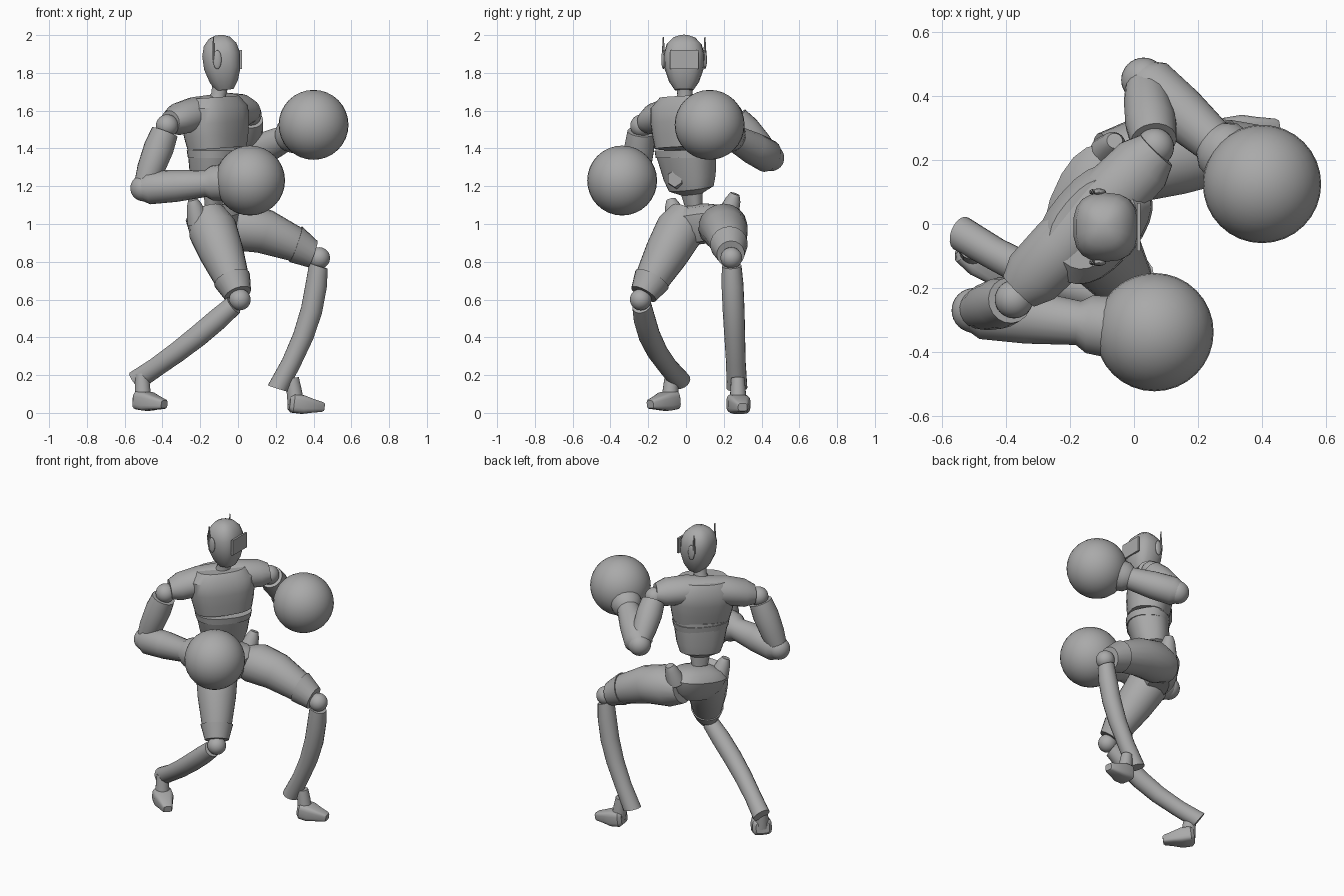
import bpy, math
from mathutils import Vector

cube = bpy.data.objects.get("Cube")
if cube:
    bpy.data.objects.remove(cube, do_unlink=True)

grey = (.4, .4, .4, 1)
material = bpy.data.materials.new("plain grey")
material.use_nodes = True
material.diffuse_color = grey
shader = material.node_tree.nodes["Principled BSDF"]
shader.inputs["Base Color"].default_value = grey

parts = []
UP = Vector((0, 0, 1))
SIDEWAYS = Vector((0, 1, 0))
CHEST_LINE = Vector((.65, .76, 0))
HIP_LINE = Vector((.42, .9, 0))


def finish(part, name):
    part.name = name
    part.data.materials.append(material)
    parts.append(part)


def loft(name, start, end, profile, side=UP, depth=1, bow=(0, 0, 0), power=2, sides=18):
    """Skin rings along a bowed axis; the profile pairs a position with a radius."""
    start, end, bow = Vector(start), Vector(end), Vector(bow)
    axis = (end - start).normalized()
    across = (side - axis * side.dot(axis)).normalized()
    forward = axis.cross(across)
    verts, faces = [], []
    for position, radius in profile:
        centre = start.lerp(end, position) + bow * math.sin(math.pi * position)
        for k in range(sides):
            angle = math.tau * k / sides
            c, s = [math.copysign(abs(value) ** (2 / power), value)
                    for value in (math.cos(angle), math.sin(angle))]
            verts.append(centre + across * c * radius + forward * s * radius * depth)
    for ring in range(len(profile) - 1):
        for k in range(sides):
            a = ring * sides + k
            b = ring * sides + (k + 1) % sides
            faces.append((a, b, b + sides, a + sides))
    faces.append(tuple(reversed(range(sides))))
    faces.append(tuple(range(len(verts) - sides, len(verts))))
    mesh = bpy.data.meshes.new(name)
    mesh.from_pydata(verts, [], faces)
    part = bpy.data.objects.new(name, mesh)
    bpy.context.collection.objects.link(part)
    finish(part, name)


def ball(name, centre, radius, scale=(1, 1, 1)):
    bpy.ops.mesh.primitive_uv_sphere_add(segments=32, ring_count=16, radius=radius, location=centre)
    bpy.context.object.scale = scale
    finish(bpy.context.object, name)


def box(name, centre, size):
    bpy.ops.mesh.primitive_cube_add(size=1, location=centre)
    bpy.context.object.scale = size
    finish(bpy.context.object, name)


# Head, visor and neck
head_profile = [(0, .05), (.15, .08), (.4, .105), (.65, .108), (.83, .093), (.95, .06), (1, .02)]
loft("head", (-.07, -.01, 1.71), (-.1, -.01, 2), head_profile,
     side=SIDEWAYS, depth=.94, power=2.6)
box("visor", (.015, -.01, 1.87), (.012, .15, .1))
loft("neck", (-.12, 0, 1.58), (-.09, -.01, 1.76),
     [(0, .09), (.35, .055), (.6, .04), (1, .045)], side=SIDEWAYS)

# Ear pieces with thin antennas
for label, y in (("left", .1), ("right", -.12)):
    ball(label + "_ear", (-.11, y, 1.87), .05, (.45, .22, 1))
    loft(label + "_antenna", (-.13, y, 1.87), (-.13, y, 1.99),
         [(0, .01), (1, .003)], side=SIDEWAYS, sides=6)

# Trunk, turned diagonally
loft("chest", (-.11, 0, 1.4), (-.13, 0, 1.67),
     [(0, .175), (.25, .19), (.5, .2), (.8, .2), (1, .15)],
     side=CHEST_LINE, depth=.7, power=2.5, sides=24)
loft("abdomen", (-.13, .04, 1.1), (-.11, 0, 1.39),
     [(0, .05), (.2, .06), (.3, .125), (.5, .145), (1, .17)],
     side=CHEST_LINE, depth=.77, power=2.4, sides=24)
loft("rib_band", (-.11, 0, 1.35), (-.11, 0, 1.39), [(0, .168), (1, .175)],
     side=CHEST_LINE, depth=.77, power=2.4, sides=24)
loft("belly_plate", (-.05, -.05, 1.24), (-.03, -.06, 1.24), [(0, .055), (1, .045)], sides=6)
loft("shoulder_yoke", (-.36, -.21, 1.54), (.07, .23, 1.6),
     [(0, .06), (.1, .085), (.3, .09), (.7, .09), (.9, .085), (1, .06)],
     depth=1.15, bow=UP * .03)

# Pelvis with raised hip flaps
loft("pelvis", (-.12, .08, .9), (-.14, .06, 1.1),
     [(0, .1), (.3, .17), (.7, .19), (.9, .15), (1, .06)],
     side=HIP_LINE, depth=.65, power=2.4)
flap_profile = [(0, .06), (.75, .04), (1, .025)]
loft("left_hip_flap", (-.08, .22, 1.04), (-.06, .26, 1.16), flap_profile, side=HIP_LINE)
loft("right_hip_flap", (-.21, -.05, 1.01), (-.24, -.08, 1.13), flap_profile, side=HIP_LINE)


def leg(label, hip, knee, ankle, heel, toe, thigh_bow, shin_bow):
    """Thigh, knee, shin, ankle post and wedge-shaped foot."""
    loft(label + "_thigh", hip, knee,
         [(-.1, .1), (.1, .13), (.4, .118), (.75, .092), (.92, .068)], bow=thigh_bow)
    loft(label + "_knee_cuff", hip, knee, [(.74, .1), (.93, .074)], bow=thigh_bow)
    ball(label + "_knee", knee, .057)
    loft(label + "_shin", knee, ankle,
         [(.06, .052), (.2, .058), (.4, .058), (.6, .055), (.8, .052), (1, .055)], bow=shin_bow)
    heel, toe = Vector(heel), Vector(toe)
    loft(label + "_foot", heel, toe,
         [(0, .035), (.1, .05), (.4, .05), (.65, .038), (.95, .026), (1, .02)],
         depth=1.2, power=4)
    post = heel.lerp(toe, .2)
    loft(label + "_ankle", post, post.lerp(Vector(ankle), .2) + UP * .12,
         [(0, .045), (.6, .04), (1, .035)], side=SIDEWAYS)


leg("right", hip=(-.15, -.01, 1.01), knee=(.01, -.24, .6), ankle=(-.54, -.03, .17),
    heel=(-.53, -.06, .07), toe=(-.39, -.19, .045),
    thigh_bow=(0, 0, 0), shin_bow=(0, -.04, -.02))
leg("left", hip=(-.05, .19, .99), knee=(.43, .24, .82), ankle=(.21, .27, .13),
    heel=(.27, .27, .053), toe=(.455, .3, .03),
    thigh_bow=UP * .04, shin_bow=(.05, 0, 0))


def arm(label, shoulder, elbow, glove):
    """Ball joints, tapered upper arm, cuffed forearm and a round glove."""
    ball(label + "_shoulder", shoulder, .06)
    loft(label + "_upper_arm", shoulder, elbow, [(.1, .072), (.35, .08), (.7, .073), (.95, .058)])
    ball(label + "_elbow", elbow, .07)
    loft(label + "_forearm", elbow, glove,
         [(-.07, .05), (.05, .088), (.3, .085), (.58, .07), (.64, .092), (.8, .1)])
    ball(label + "_glove", glove, .185)


arm("right", (-.375, -.235, 1.52), (-.5, -.27, 1.19), (.064, -.338, 1.23))
arm("left", (.065, .24, 1.58), (.03, .45, 1.35), (.4, .125, 1.525))

# Smooth shading with kept edges
bpy.ops.object.select_all(action="DESELECT")
for part in parts:
    part.select_set(True)
bpy.context.view_layer.objects.active = parts[0]
bpy.ops.object.shade_smooth_by_angle(angle=math.radians(38))
